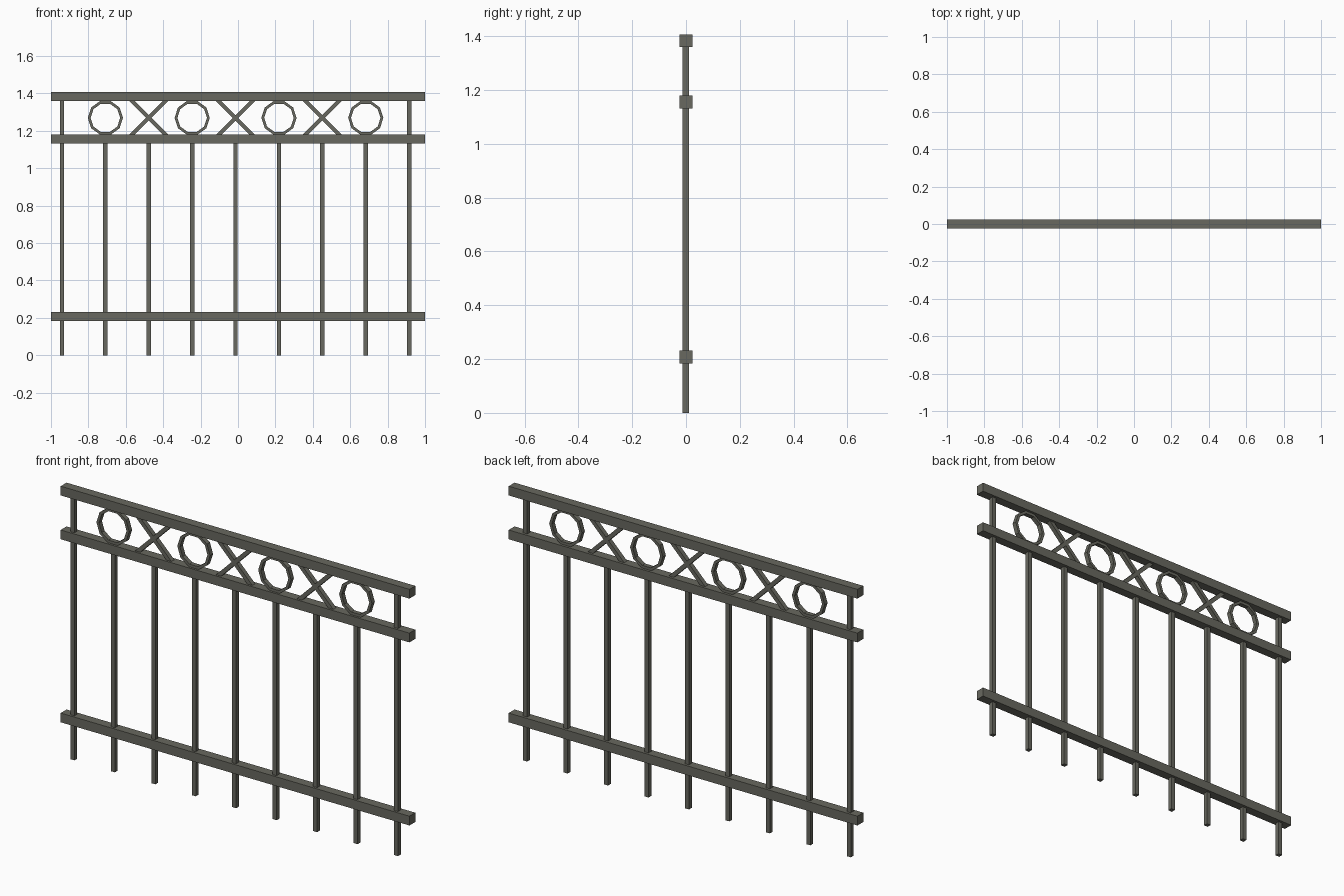
import bpy, bmesh, math
from mathutils import Matrix

if "Cube" in bpy.data.objects:
    bpy.data.objects.remove(bpy.data.objects["Cube"])

iron = bpy.data.materials.new("weathered grey iron")
iron.diffuse_color = (0.14, 0.14, 0.115, 1)
iron.use_nodes = True
iron.node_tree.nodes["Principled BSDF"].inputs["Base Color"].default_value = iron.diffuse_color


def finish(name, bm):
    bmesh.ops.recalc_face_normals(bm, faces=bm.faces)
    mesh = bpy.data.meshes.new(name)
    bm.to_mesh(mesh)
    bm.free()
    mesh.materials.append(iron)
    obj = bpy.data.objects.new(name, mesh)
    bpy.context.collection.objects.link(obj)
    return obj


def box(name, centre, size, tilt=0.0):
    bm = bmesh.new()
    m = (Matrix.Translation(centre) @ Matrix.Rotation(tilt, 4, 'Y')
         @ Matrix.Diagonal((*size, 1)))
    bmesh.ops.create_cube(bm, size=1, matrix=m)
    return finish(name, bm)


def ring(name, x, z, outer, inner, depth, y, sides=10):
    # Square-section polygonal hoop: four loops of points joined by quads
    bm = bmesh.new()
    section = [(outer, -depth / 2), (outer, depth / 2),
               (inner, depth / 2), (inner, -depth / 2)]
    loops = []
    for i in range(sides):
        a = math.tau * i / sides
        loops.append([bm.verts.new((x + r * math.cos(a), y + d, z + r * math.sin(a)))
                      for r, d in section])
    for i in range(sides):
        p, q = loops[i], loops[(i + 1) % sides]
        for k in range(4):
            n = (k + 1) % 4
            bm.faces.new((p[k], q[k], q[n], p[n]))
    return finish(name, bm)


RAIL, BAR, BAR_Y = 0.048, 0.023, -0.001
BOTTOM, MIDDLE, TOP = 0.207, 1.156, 1.383
MOTIF_Z = (MIDDLE + TOP) / 2

# Horizontal rails
for name, z in (("bottom_rail", BOTTOM), ("middle_rail", MIDDLE), ("top_rail", TOP)):
    box(name, (0, 0, z), (2, RAIL, RAIL))

for i in range(9):
    x = -0.941 + 0.232 * i
    end = i in (0, 8)
    # Upright bars: the two outer ones reach the top rail
    height = TOP if end else MIDDLE
    box("end_post" if end else "upright_bar", (x, BAR_Y, height / 2), (BAR, BAR, height))
    if end:
        continue
    # Frieze: alternating hoops and crosses
    if i % 2:
        ring("frieze_hoop", x, MOTIF_Z, 0.094, 0.079, 0.024, BAR_Y)
    else:
        for tilt in (45, -45):
            box("frieze_cross_bar", (x, BAR_Y, MOTIF_Z), (0.021, 0.024, 0.29),
                math.radians(tilt))
